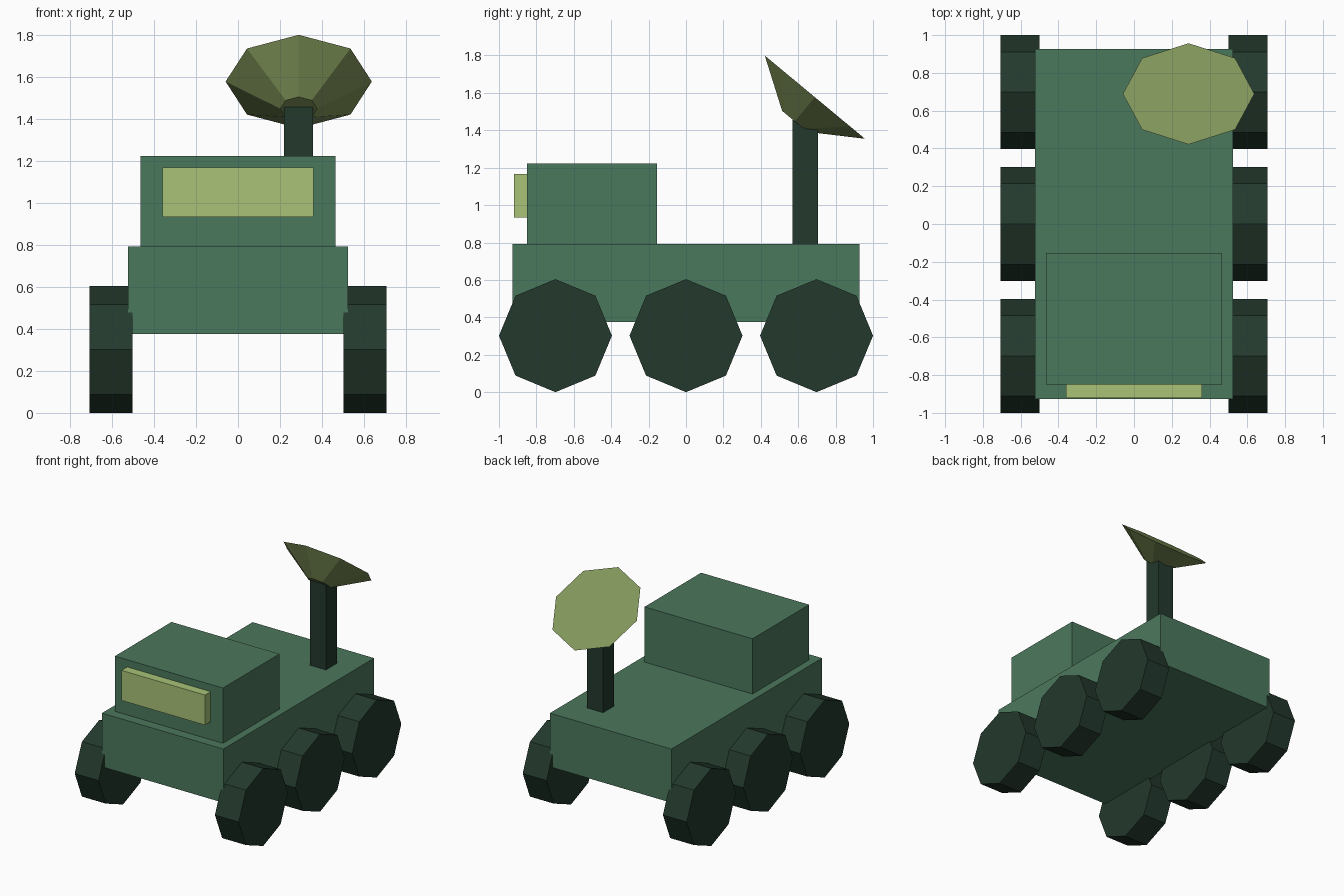
import bpy, math
from mathutils import Matrix, Vector

cube = bpy.data.objects.get("Cube")
if cube:
    bpy.data.objects.remove(cube, do_unlink=True)


def material(name, rgb):
    """Flat material from 0-255 display colour, stored as linear."""
    lin = [((c / 255 + 0.055) / 1.055) ** 2.4 for c in rgb]
    mat = bpy.data.materials.new(name)
    mat.use_nodes = True
    mat.diffuse_color = (*lin, 1)
    mat.node_tree.nodes["Principled BSDF"].inputs["Base Color"].default_value = (*lin, 1)
    return mat


green = material("body green", (75, 120, 93))
dark = material("dark green", (35, 57, 45))
lime = material("window lime", (168, 194, 118))
olive = material("dish olive", (130, 150, 90))


def finish(name, mat):
    obj = bpy.context.object
    obj.name = obj.data.name = name
    obj.data.materials.clear()
    obj.data.materials.append(mat)
    return obj


def box(name, mat, low, high):
    low, high = Vector(low), Vector(high)
    bpy.ops.mesh.primitive_cube_add(size=1)
    obj = finish(name, mat)
    obj.data.transform(Matrix.Translation((low + high) / 2) @ Matrix.Diagonal((*(high - low), 1)))
    return obj


# Hull, cabin, windscreen and mast
box("hull", green, (-0.523, -0.927, 0.375), (0.523, 0.927, 0.793))
box("cabin", green, (-0.465, -0.85, 0.793), (0.465, -0.154, 1.223))
box("windscreen", lime, (-0.36, -0.92, 0.933), (0.36, -0.84, 1.167))
box("dish_mast", dark, (0.22, 0.57, 0.78), (0.358, 0.706, 1.455))

# Six octagonal wheels, a corner pointing straight up
RADIUS, WIDTH = 0.302, 0.205
for side, sign in (("left", 1), ("right", -1)):
    for place, y in (("front", -0.698), ("middle", 0), ("rear", 0.698)):
        bpy.ops.mesh.primitive_cylinder_add(
            vertices=8, radius=RADIUS, depth=WIDTH,
            location=(sign * 0.604, y, RADIUS), rotation=(0, math.pi / 2, 0))
        finish(f"{place}_{side}_wheel", dark)

# Octagonal dish tilted up and back on the mast
DEPTH, TILT = 0.168, math.radians(-39.7)
centre = Vector((0.289, 0.689, 1.577)) - Matrix.Rotation(TILT, 3, "X") @ Vector((0, 0, DEPTH / 2))
bpy.ops.mesh.primitive_cone_add(
    vertices=8, radius1=0.088, radius2=0.348, depth=DEPTH,
    location=centre, rotation=(TILT, 0, 0))
finish("dish", olive)
